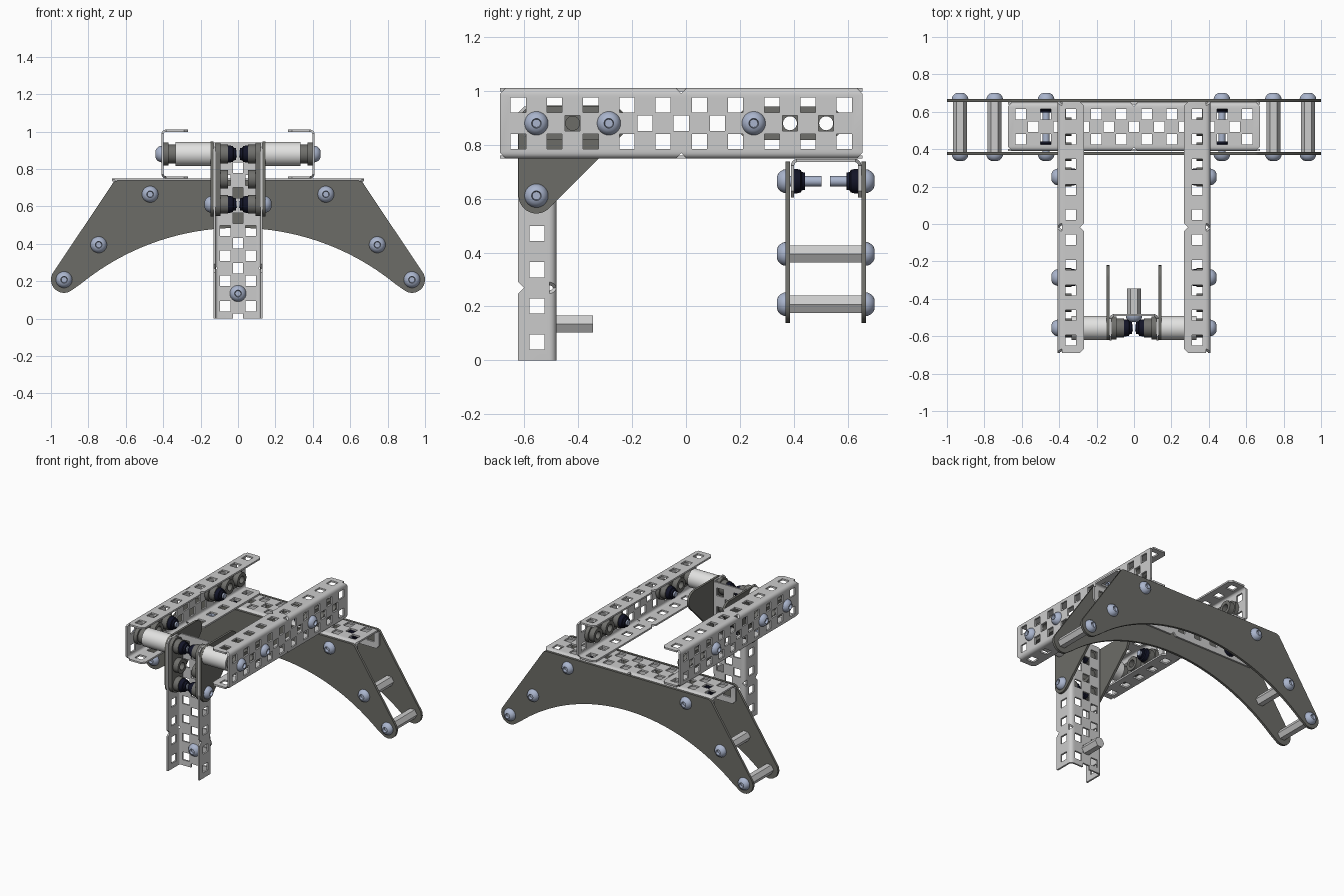
import bpy, bmesh, math
from math import cos, sin, pi, radians
from mathutils import Matrix, Vector, geometry

if "Cube" in bpy.data.objects:
    bpy.data.objects.remove(bpy.data.objects["Cube"])

X, Y, Z = Vector((1, 0, 0)), Vector((0, 1, 0)), Vector((0, 0, 1))
PITCH, WIDTH, DEPTH, SHEET = 0.1345, 0.131, 0.143, 0.012
parts = []


def material(name, r, g, b):
    m = bpy.data.materials.new(name)
    m.use_nodes = True
    m.diffuse_color = (r, g, b, 1)
    m.node_tree.nodes["Principled BSDF"].inputs["Base Color"].default_value = (r, g, b, 1)
    return m


STEEL = material("light grey steel", 0.6, 0.6, 0.6)
PLATE = material("dark grey plate", 0.15, 0.15, 0.135)
BEARING = material("bearing grey", 0.16, 0.16, 0.15)
SCREW = material("blue grey screw", 0.4, 0.46, 0.61)
NUT = material("black nut", 0.006, 0.007, 0.02)
SPACER = material("white spacer", 0.76, 0.76, 0.75)


def frame(origin, x, z):
    m = Matrix((x, z.cross(x), z)).transposed().to_4x4()
    m.translation = Vector(origin)
    return m


def finish(name, bm, mat, place):
    bmesh.ops.recalc_face_normals(bm, faces=bm.faces)
    me = bpy.data.meshes.new(name)
    bm.to_mesh(me)
    bm.free()
    me.materials.append(mat)
    ob = bpy.data.objects.new(name, me)
    ob.matrix_world = place
    bpy.context.collection.objects.link(ob)
    parts.append(ob)
    return ob


def prism(name, points, depth, mat, place):
    bm = bmesh.new()
    face = bm.faces.new([bm.verts.new((a, b, 0)) for a, b in points])
    new = bmesh.ops.extrude_face_region(bm, geom=[face])["geom"]
    bmesh.ops.translate(bm, vec=(0, 0, depth), verts=[v for v in new if isinstance(v, bmesh.types.BMVert)])
    return finish(name, bm, mat, place)


def lathe(name, profile, mat, place, sides=24):
    bm = bmesh.new()
    rings = []
    for r, h in profile:
        count = sides if r else 1
        rings.append([bm.verts.new((r * cos(2 * pi * i / sides), r * sin(2 * pi * i / sides), h))
                      for i in range(count)])
    for a, b in zip(rings, rings[1:] + rings[:1]):
        for i in range(sides):
            quad = [a[i % len(a)], a[(i + 1) % len(a)], b[(i + 1) % len(b)], b[i % len(b)]]
            quad = list(dict.fromkeys(quad))
            if len(quad) > 2:
                bm.faces.new(quad)
    return finish(name, bm, mat, place)


def cut(ob, bm):
    me = bpy.data.meshes.new("cutter")
    bm.to_mesh(me)
    bm.free()
    cutter = bpy.data.objects.new("cutter", me)
    cutter.matrix_world = ob.matrix_world
    cutter.hide_render = True
    bpy.context.collection.objects.link(cutter)
    mod = ob.modifiers.new("holes", 'BOOLEAN')
    mod.operation, mod.solver, mod.object = 'DIFFERENCE', 'EXACT', cutter
    bpy.context.view_layer.objects.active = ob
    bpy.ops.object.modifier_apply(modifier="holes")
    bpy.data.objects.remove(cutter)


def arc(cx, cy, r, a0, a1, n):
    return [(cx + r * cos(radians(a0 + (a1 - a0) * i / n)),
             cy + r * sin(radians(a0 + (a1 - a0) * i / n))) for i in range(n + 1)]


def rounded_hull(centres, r):
    pts = [Vector(p) for c in centres for p in arc(*c, r, 0, 352.5, 47)]
    return [pts[i][:] for i in geometry.convex_hull_2d(pts)]


# Perforated U-channel: local x across, y out of the web, z along the length
def channel(name, pitches, place, notches, centre_holes):
    bend = 0.026

    def shell(off):
        c = WIDTH - bend
        return ([(off - WIDTH, -DEPTH)] + arc(-c, -bend, bend - off, 180, 90, 5)
                + arc(c, -bend, bend - off, 90, 0, 5) + [(WIDTH - off, -DEPTH)])

    ob = prism(name, shell(0) + shell(SHEET)[::-1], pitches * PITCH, STEEL, place)
    bm = bmesh.new()

    def box(at, size, turn=Matrix()):
        m = Matrix.Translation(at) @ turn @ Matrix.Diagonal((*size, 1))
        bmesh.ops.create_cube(bm, size=1, matrix=m)

    hole = 0.056
    for k in range(pitches):
        h = (k + 0.5) * PITCH
        for side in (-1, 1):
            box((side * PITCH / 2, 0, h), (hole, 0.06, hole))
        box((0, -0.073, h), (0.5, hole, hole))
    for k in centre_holes:
        box((0, 0, k * PITCH), (hole, 0.06, hole))
    for k in notches:
        h = k * PITCH
        for side in (-1, 1):
            box((side * WIDTH, 0, h), (0.03, 0.05, 0.03), Matrix.Rotation(pi / 4, 4, 'Y'))
        box((0, -DEPTH, h), (0.5, 0.032, 0.032), Matrix.Rotation(pi / 4, 4, 'X'))
    cut(ob, bm)


# Button-head screw, head on +z of the frame
def screw(place, length):
    lathe("button_screw", [(0, 0.014), (0.015, 0.014), (0.018, 0.031), (0.028, 0.027), (0.037, 0.018),
                           (0.043, 0.007), (0.044, 0), (0.019, 0), (0.019, -length), (0, -length)], SCREW, place)


def nut(place):
    lathe("lock_nut", [(0.02, 0), (0.046, 0), (0.046, 0.008), (0.042, 0.026), (0.034, 0.03),
                       (0.032, 0.042), (0.02, 0.042)], NUT, place, 12)


# Three-hole bearing strip with raised bosses along local x
def bearing(place):
    spots = [(k * PITCH, 0) for k in range(3)]
    strip = prism("bearing_strip", rounded_hull(spots, 0.062), 0.026, BEARING, place)
    bm = bmesh.new()
    for a, b in spots:
        bmesh.ops.create_cone(bm, cap_ends=True, segments=24, radius1=0.026, radius2=0.026,
                              depth=0.2, matrix=Matrix.Translation((a, b, 0)))
    cut(strip, bm)
    for a, b in spots:
        lathe("bearing_boss", [(0.026, 0.02), (0.05, 0.02), (0.05, 0.065), (0.026, 0.065)], BEARING,
              place @ Matrix.Translation((a, b, 0)))


START = -0.69
AXLE = 0.88
REAR = START + 9 * PITCH
FRONT = START + PITCH

# Channels of the frame and the front leg
for s, label in ((1, "left"), (-1, "right")):
    channel(label + "_side_channel", 10, frame((s * 0.41, START, AXLE), Z * s, Y), (0, 5, 10), range(1, 10))
channel("cross_channel", 10, frame((-5 * PITCH, REAR, 0.748), Y, X), (0, 5, 10), range(1, 10))
channel("front_leg", 7, frame((0, -0.481, 0), X, Z), (2, 7), range(7))

# Arched rear plates
right = [(0.645, 0.738), (0.665, 0.73)] + arc(0.93, 0.208, 0.07, 32, -131, 14)
under = [(x, math.sqrt(1.33 ** 2 - x * x) - 0.845) for x in [0.84 - 0.035 * i for i in range(49)]]
outline = right + under + [(-x, z) for x, z in reversed(right)]
for y, label in ((0.386, "inner"), (0.669, "outer")):
    prism(label + "_arch_plate", outline, 0.017, PLATE, frame((0, y, 0), X, -Y))

# Hardware on the arch plates
for s in (1, -1):
    for x, z in ((0.47, 0.665), (0.745, 0.395), (0.93, 0.208)):
        for y, out in ((0.369, -Y), (0.669, Y)):
            screw(frame((s * x, y, z), X, out), 0.135 if z > 0.6 else 0.03)
            if z > 0.6:
                nut(frame((s * x, y - out.y * 0.031, z), X, -out))
        if z < 0.6:
            lathe("hex_standoff", [(0, 0), (0.037, 0), (0.037, 0.266), (0, 0.266)], STEEL,
                  frame((s * x, 0.386, z), X, Y), 6)

# Side hardware, gussets and axle spacers
for s in (1, -1):
    out = X * s
    for k in (1, 7):
        bearing(frame((s * 0.398, START + k * PITCH, AXLE), Y, -out))
    for k in (1, 3, 7):
        y = START + k * PITCH
        screw(frame((s * 0.41, y, AXLE), Y, out), 0.13)
        if k > 1:
            nut(frame((s * 0.333, y, AXLE), Y, -out))
    lathe("axle_spacer", [(0.02, 0), (0.064, 0), (0.064, 0.186), (0.02, 0.186)], SPACER,
          frame((s * 0.147, FRONT, AXLE), Y, out), 32)
    corners = [(FRONT, AXLE - 2 * PITCH), (FRONT, AXLE), (FRONT + 2 * PITCH, AXLE)]
    prism("gusset_plate", rounded_hull(corners, 0.066), 0.016, PLATE,
          frame((0.131 if s > 0 else -0.147, 0, 0), Y, X))
    bearing(frame((s * 0.119, FRONT, AXLE - 2 * PITCH), Z, -out))
    for z in (AXLE, AXLE - 2 * PITCH):
        nut(frame((s * 0.054, FRONT, z), Z, -out))
        lathe("pivot_bolt", [(0, 0), (0.019, 0), (0.019, 0.15), (0, 0.15)], SCREW,
              frame((s * 0.006, FRONT, z), Y, out))
    screw(frame((s * 0.147, FRONT, AXLE - 2 * PITCH), Y, out), 0.03)

# Rear-facing peg on the leg
lathe("leg_peg", [(0, 0), (0.037, 0), (0.037, 0.136), (0, 0.136)], STEEL, frame((0, -0.481, PITCH), X, Y), 6)
screw(frame((0, -0.493, PITCH), X, -Y), 0.04)

# Smooth the rounded surfaces, keep edges crisp
bpy.ops.object.select_all(action='DESELECT')
for ob in parts:
    ob.select_set(True)
bpy.context.view_layer.objects.active = parts[0]
bpy.ops.object.shade_smooth_by_angle(angle=radians(35))
